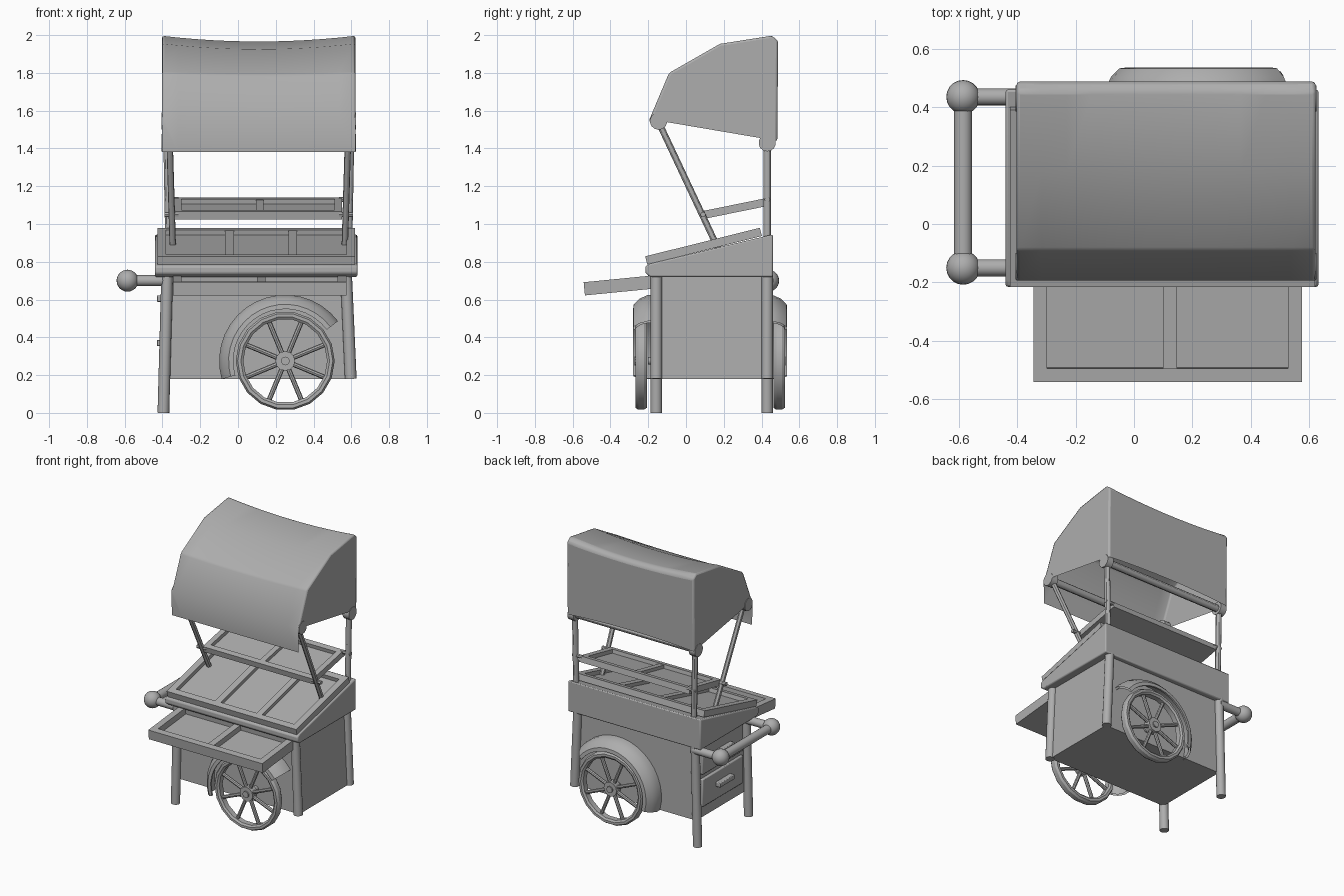
import bpy, bmesh, math
from mathutils import Vector, Matrix

cube = bpy.data.objects.get("Cube")
if cube:
    bpy.data.objects.remove(cube)

grey = bpy.data.materials.new("plain_grey")
grey.use_nodes = True
COLOUR = (0.42, 0.42, 0.42, 1)
grey.diffuse_color = COLOUR
grey.node_tree.nodes["Principled BSDF"].inputs["Base Color"].default_value = COLOUR

MID_Y = 0.128       # centre line of the cart body
WHEEL_X, WHEEL_Z = 0.25, 0.275


def finish(name, bm, bevel=0, segments=2, angle=30):
    bmesh.ops.recalc_face_normals(bm, faces=bm.faces)
    mesh = bpy.data.meshes.new(name)
    bm.to_mesh(mesh)
    bm.free()
    mesh.materials.append(grey)
    ob = bpy.data.objects.new(name, mesh)
    bpy.context.collection.objects.link(ob)
    if bevel:
        mod = ob.modifiers.new("Bevel", "BEVEL")
        mod.width, mod.segments = bevel, segments
    bpy.ops.object.select_all(action="DESELECT")
    ob.select_set(True)
    bpy.context.view_layer.objects.active = ob
    bpy.ops.object.shade_smooth_by_angle(angle=math.radians(angle))
    return ob


def add_box(bm, lo, hi, matrix=Matrix()):
    lo, hi = Vector(lo), Vector(hi)
    size = Matrix.Diagonal((*(hi - lo), 1))
    bmesh.ops.create_cube(bm, size=1, matrix=matrix @ Matrix.Translation((lo + hi) / 2) @ size)


def add_rod(bm, a, b, r, sides=16):
    a, b = Vector(a), Vector(b)
    turn = (b - a).to_track_quat("Z", "Y").to_matrix().to_4x4()
    bmesh.ops.create_cone(bm, cap_ends=True, segments=sides, radius1=r, radius2=r,
                          depth=(b - a).length, matrix=Matrix.Translation((a + b) / 2) @ turn)


def box(name, lo, hi, bevel=0):
    bm = bmesh.new()
    add_box(bm, lo, hi)
    return finish(name, bm, bevel)


def rod(name, a, b, r, sides=16):
    bm = bmesh.new()
    add_rod(bm, a, b, r, sides)
    return finish(name, bm)


def prism(name, profile, x0, x1, bevel=0):
    bm = bmesh.new()
    ends = [[bm.verts.new((x, y, z)) for y, z in profile] for x in (x0, x1)]
    for end in ends:
        bm.faces.new(end)
    n = len(profile)
    for i in range(n):
        j = (i + 1) % n
        bm.faces.new((ends[0][i], ends[0][j], ends[1][j], ends[1][i]))
    return finish(name, bm, bevel)


def sweep(name, section, start, end, steps, closed):
    """Turn a (y, radius) section round the wheel axis."""
    bm = bmesh.new()
    full = end - start >= 360
    rings = []
    for k in range(steps if full else steps + 1):
        a = math.radians(start + (end - start) * k / steps)
        rings.append([bm.verts.new((WHEEL_X + r * math.cos(a), y, WHEEL_Z + r * math.sin(a)))
                      for y, r in section])
    n = len(section)
    for k in range(steps):
        p, q = rings[k], rings[(k + 1) % len(rings)]
        for i in range(n if closed else n - 1):
            j = (i + 1) % n
            bm.faces.new((p[i], p[j], q[j], q[i]))
    return finish(name, bm)


def tray(name, x0, x1, front, length, tilt, height, rim, dividers):
    """Shallow sloped tray; front is the lower front edge (y, z)."""
    m = Matrix.Translation((0, *front)) @ Matrix.Rotation(math.radians(tilt), 4, "X")
    bm = bmesh.new()
    add_box(bm, (x0, 0, 0), (x1, length, height * 0.35), m)
    add_box(bm, (x0, 0, 0), (x0 + rim, length, height), m)
    add_box(bm, (x1 - rim, 0, 0), (x1, length, height), m)
    add_box(bm, (x0 + rim, 0, 0), (x1 - rim, rim, height), m)
    add_box(bm, (x0 + rim, length - rim, 0), (x1 - rim, length, height), m)
    for x in dividers:
        add_box(bm, (x - rim / 2, rim, 0), (x + rim / 2, length - rim, height * 0.9), m)
    return finish(name, bm)


# Cabinet, slightly flared at its right-hand foot
bm = bmesh.new()
add_box(bm, (-0.37, -0.15, 0.18), (0.575, 0.425, 0.72))
for v in bm.verts:
    if v.co.z < 0.3:
        v.co.x += 0.025 if v.co.x > 0 else -0.01
finish("cabinet", bm)

# Legs: long at the handle end, short at the wheel end
for side, y in (("front", -0.157), ("back", 0.43)):
    rod(side + "_long_leg", (-0.395, y, 0), (-0.375, y, 0.74), 0.031)
    rod(side + "_short_leg", (0.597, y, 0.18), (0.572, y, 0.74), 0.031)

# Drawers with bar pulls
for name, z in (("lower", 0.37), ("upper", 0.605)):
    box(name + "_drawer", (-0.395, -0.1, z - 0.11), (-0.36, 0.37, z + 0.09), 0.006)
    box(name + "_drawer_pull", (-0.43, 0.05, z - 0.017), (-0.39, 0.22, z + 0.017), 0.005)

# Sloped counter
prism("counter", [(-0.19, 0.72), (-0.215, 0.74), (-0.215, 0.775), (-0.19, 0.79),
                  (0.46, 0.945), (0.46, 0.72)], -0.44, 0.632, 0.008)

# Trays
tray("display_tray", -0.425, 0.62, (-0.205, 0.785), 0.625, 14, 0.045, 0.045, (-0.045, 0.29))
tray("pull_out_tray", -0.345, 0.575, (-0.535, 0.622), 0.41, 5.6, 0.07, 0.047, (0.123,))
tray("upper_shelf", -0.34, 0.55, (0.085, 1.025), 0.37, 11.5, 0.042, 0.04, (0.115,))

# Wheels, fenders and axle
rod("axle", (WHEEL_X, -0.2, WHEEL_Z), (WHEEL_X, 0.45, WHEEL_Z), 0.02)
for name, s in (("front", -1), ("back", 1)):
    def out(d, s=s):
        return MID_Y + s * d
    rim = [(out(0.335), 0.235), (out(0.335), 0.252), (out(0.35), 0.262), (out(0.38), 0.262),
           (out(0.395), 0.252), (out(0.395), 0.235), (out(0.385), 0.222), (out(0.345), 0.222)]
    sweep(name + "_wheel_rim", rim, 0, 360, 18, True)
    bm = bmesh.new()
    for k in range(8):
        a = math.radians(22.5 + 45 * k)
        d = Vector((math.cos(a), 0, math.sin(a)))
        hub = Vector((WHEEL_X, out(0.365), WHEEL_Z))
        add_rod(bm, hub + d * 0.03, hub + d * 0.23, 0.013, 8)
    add_rod(bm, (WHEEL_X, out(0.335), WHEEL_Z), (WHEEL_X, out(0.39), WHEEL_Z), 0.052, 12)
    add_rod(bm, (WHEEL_X, out(0.39), WHEEL_Z), (WHEEL_X, out(0.4), WHEEL_Z), 0.023, 10)
    finish(name + "_wheel_spokes", bm)
    arch = [(out(0.27), 0.35), (out(0.33), 0.35), (out(0.375), 0.33),
            (out(0.405), 0.3), (out(0.408), 0.275)]
    arch += [(out(0.395), 0.275), (out(0.39), 0.295), (out(0.365), 0.32),
             (out(0.33), 0.335), (out(0.27), 0.335)]
    sweep(name + "_fender", arch, 37, 196, 16, True)

# Push handle
for name, y in (("front", -0.15), ("back", 0.435)):
    rod(name + "_handle_arm", (-0.585, y, 0.7), (-0.37, y, 0.7), 0.029)
    bm = bmesh.new()
    bmesh.ops.create_uvsphere(bm, u_segments=20, v_segments=12, radius=0.058,
                              matrix=Matrix.Translation((-0.585, y, 0.7)))
    finish(name + "_handle_knob", bm)
rod("handle_bar", (-0.585, -0.15, 0.7), (-0.585, 0.435, 0.7), 0.031)

# Canopy posts, struts, pegs and rails
for name, x, s in (("right", -0.365, -1), ("left", 0.585, 1)):
    rod(name + "_post", (x, 0.43, 0.88), (x + s * 0.01, 0.43, 1.43), 0.02, 12)
    rod(name + "_strut", (x - s * 0.02, 0.17, 0.87), (x, -0.145, 1.54), 0.017, 12)
    for peg, y, z in (("back", 0.43, 1.13), ("front", 0.09, 1.05)):
        rod(name + "_" + peg + "_peg", (x - s * 0.05, y, z), (x + s * 0.025, y, z), 0.014, 8)
    for cap, y, z in (("back", 0.43, 1.43), ("front", -0.145, 1.545)):
        rod(name + "_" + cap + "_rail_cap", (x - s * 0.01, y, z), (x + s * 0.04, y, z), 0.046, 14)
rod("back_rail", (-0.37, 0.43, 1.43), (0.6, 0.43, 1.43), 0.025, 12)
rod("front_rail", (-0.37, -0.145, 1.545), (0.6, -0.145, 1.545), 0.025, 12)

# Cloth canopy: sagging roof, front flap, back sheet and side panels
bm = bmesh.new()
profile = [(-0.188, 1.38), (-0.193, 1.555), (-0.09, 1.80), (0.18, 1.955),
           (0.455, 1.998), (0.488, 1.97), (0.483, 1.44)]
sag = [0, 0, 0.01, 0.03, 0.03, 0.02, -0.02]
N = 12
rows = []
for i in range(N + 1):
    t = i / N
    w = 1 - (2 * t - 1) ** 2
    rows.append([bm.verts.new((-0.402 + 1.024 * t, y, z - d * w))
                 for (y, z), d in zip(profile, sag)])
for a, b in zip(rows, rows[1:]):
    for j in range(len(profile) - 1):
        bm.faces.new((a[j], a[j + 1], b[j + 1], b[j]))
for row in (rows[0], rows[-1]):
    bm.faces.new(row[1:])
finish("canopy", bm, 0.012, 2, 40)
